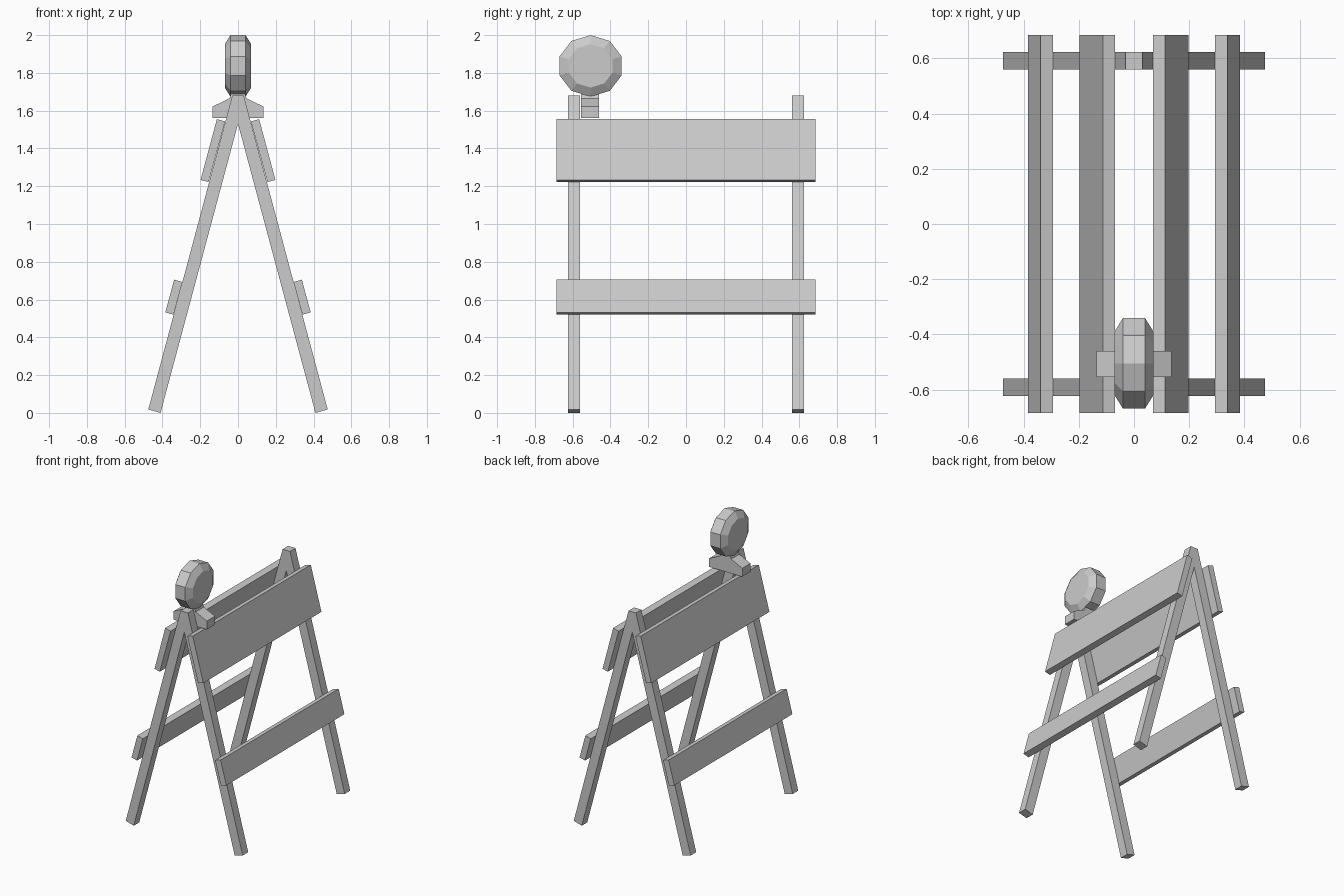
import bpy, bmesh, math

if "Cube" in bpy.data.objects:
    bpy.data.objects.remove(bpy.data.objects["Cube"])


def make_object(name, bm):
    bmesh.ops.recalc_face_normals(bm, faces=bm.faces[:])
    mesh = bpy.data.meshes.new(name)
    bm.to_mesh(mesh)
    bm.free()
    obj = bpy.data.objects.new(name, mesh)
    bpy.context.collection.objects.link(obj)
    return obj


def prism(name, profile, y0, y1, side=1):
    """Extrude an x-z outline along y; side=-1 mirrors it in x."""
    bm = bmesh.new()
    face = bm.faces.new([bm.verts.new((side * x, y0, z)) for x, z in profile])
    out = bmesh.ops.extrude_face_region(bm, geom=[face])
    verts = [v for v in out["geom"] if isinstance(v, bmesh.types.BMVert)]
    bmesh.ops.translate(bm, verts=verts, vec=(0, y1 - y0, 0))
    return make_object(name, bm)


LEG = [(0.41, 0), (0.475, 0.018), (0.03, 1.68), (0, 1.68), (0, 1.53)]
UPPER = [(0.156, 1.222), (0.198, 1.233), (0.112, 1.555), (0.068, 1.543)]
LOWER = [(0.341, 0.52), (0.385, 0.532), (0.338, 0.705), (0.294, 0.693)]

# Legs, mitred together at the top, and the boards on both sides
for side, label in ((-1, "left"), (1, "right")):
    for y, end in ((-0.592, "front"), (0.592, "back")):
        prism(f"{end}_{label}_leg", LEG, y - 0.032, y + 0.032, side)
    prism(f"{label}_upper_board", UPPER, -0.685, 0.685, side)
    prism(f"{label}_lower_board", LOWER, -0.685, 0.685, side)

# Lamp saddle resting on the upper boards
half = [(0.135, 1.56), (0.135, 1.622), (0.045, 1.665), (0.035, 1.70)]
prism("lamp_bracket", half + [(-x, z) for x, z in reversed(half)], -0.555, -0.46)

# Faceted lamp: rings of a lens shape around the x axis
N = 10
bm = bmesh.new()
rings = []
for x, r in ((-0.07, 0.115), (-0.04, 0.163), (0.04, 0.163), (0.07, 0.115)):
    rings.append([bm.verts.new((x, -0.505 + 1.06 * r * math.sin(2 * math.pi * i / N),
                                1.837 + r * math.cos(2 * math.pi * i / N)))
                  for i in range(N)])
for a, b in zip(rings, rings[1:]):
    for i in range(N):
        j = (i + 1) % N
        bm.faces.new((a[i], a[j], b[j], b[i]))
bm.faces.new(rings[0])
bm.faces.new(rings[-1])
make_object("warning_lamp", bm)
